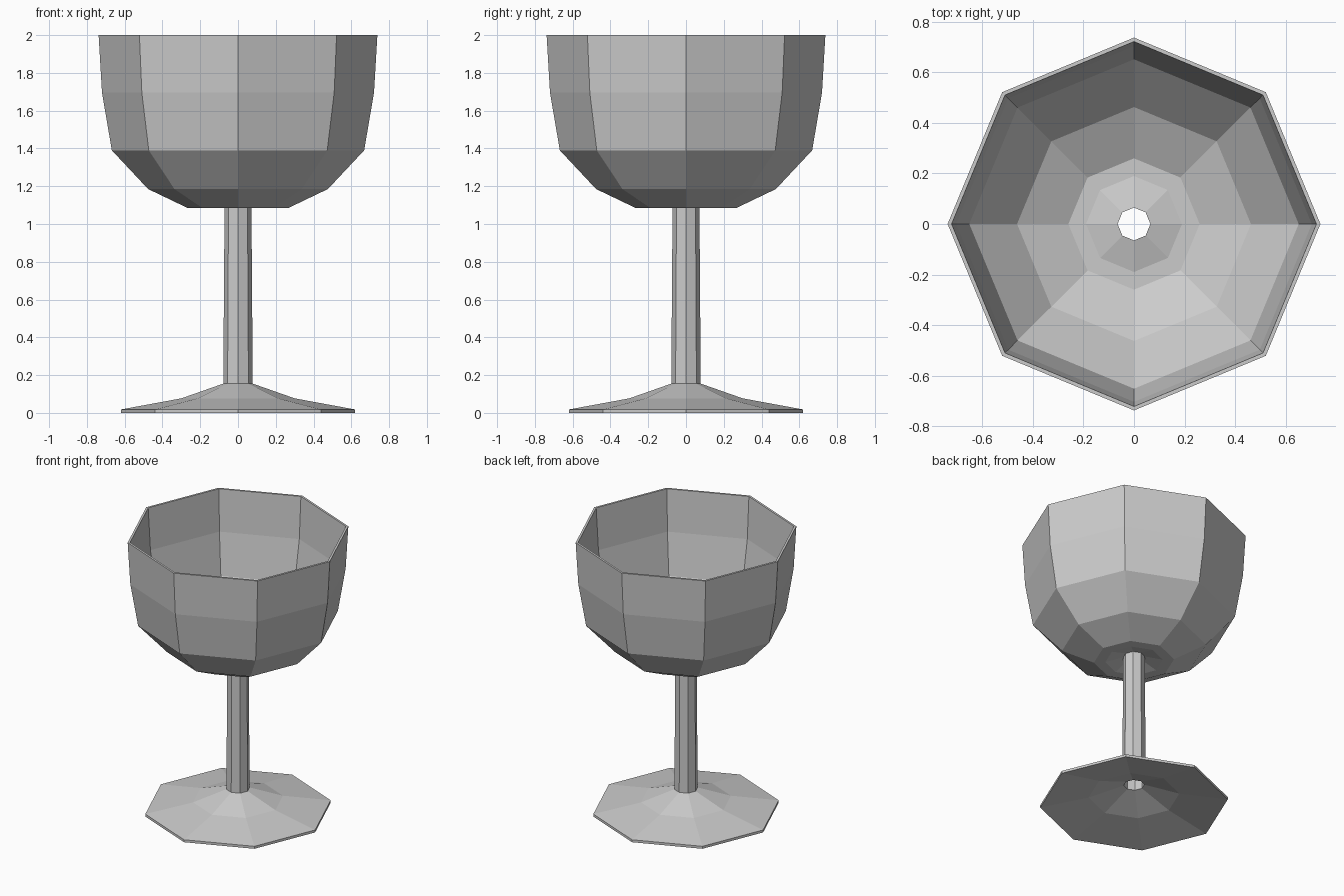
import bpy, bmesh, math

if "Cube" in bpy.data.objects:
    bpy.data.objects.remove(bpy.data.objects["Cube"])

SIDES = 8

glass = bpy.data.materials.new("plain grey")
glass.diffuse_color = (0.6, 0.6, 0.6, 1)
glass.use_nodes = True
glass.node_tree.nodes["Principled BSDF"].inputs["Base Color"].default_value = glass.diffuse_color


def lathe(name, *profiles):
    """Spin (radius, z) profiles around z into flat-sided strips."""
    bm = bmesh.new()
    for profile in profiles:
        rings = []
        for r, z in profile:
            rings.append([bm.verts.new((r * math.cos(a), r * math.sin(a), z))
                          for a in (2 * math.pi * i / SIDES for i in range(SIDES))])
        for low, high in zip(rings, rings[1:]):
            for i in range(SIDES):
                j = (i + 1) % SIDES
                bm.faces.new((low[i], low[j], high[j], high[i]))
    mesh = bpy.data.meshes.new(name)
    bm.to_mesh(mesh)
    bm.free()
    mesh.materials.append(glass)
    obj = bpy.data.objects.new(name, mesh)
    bpy.context.collection.objects.link(obj)
    return obj


# Foot: hollow underside, thin rim, sloped top
lathe("foot", [(0.068, 0.14), (0.30, 0.06), (0.62, 0.0),
               (0.62, 0.018), (0.30, 0.077), (0.078, 0.155)])

# Stem: open tube with outer and inner walls
lathe("stem", [(0.078, 0.155), (0.071, 1.115)],
      [(0.065, 1.132), (0.068, 0.14)])

# Bowl: outside from the dimpled base to the rim, then back down inside
lathe("bowl", [(0.071, 1.115), (0.19, 1.084), (0.265, 1.084), (0.476, 1.185),
               (0.668, 1.39), (0.72, 1.695), (0.738, 2.0),
               (0.722, 2.0), (0.704, 1.697), (0.652, 1.398), (0.463, 1.199),
               (0.26, 1.1), (0.19, 1.1), (0.065, 1.132)])
